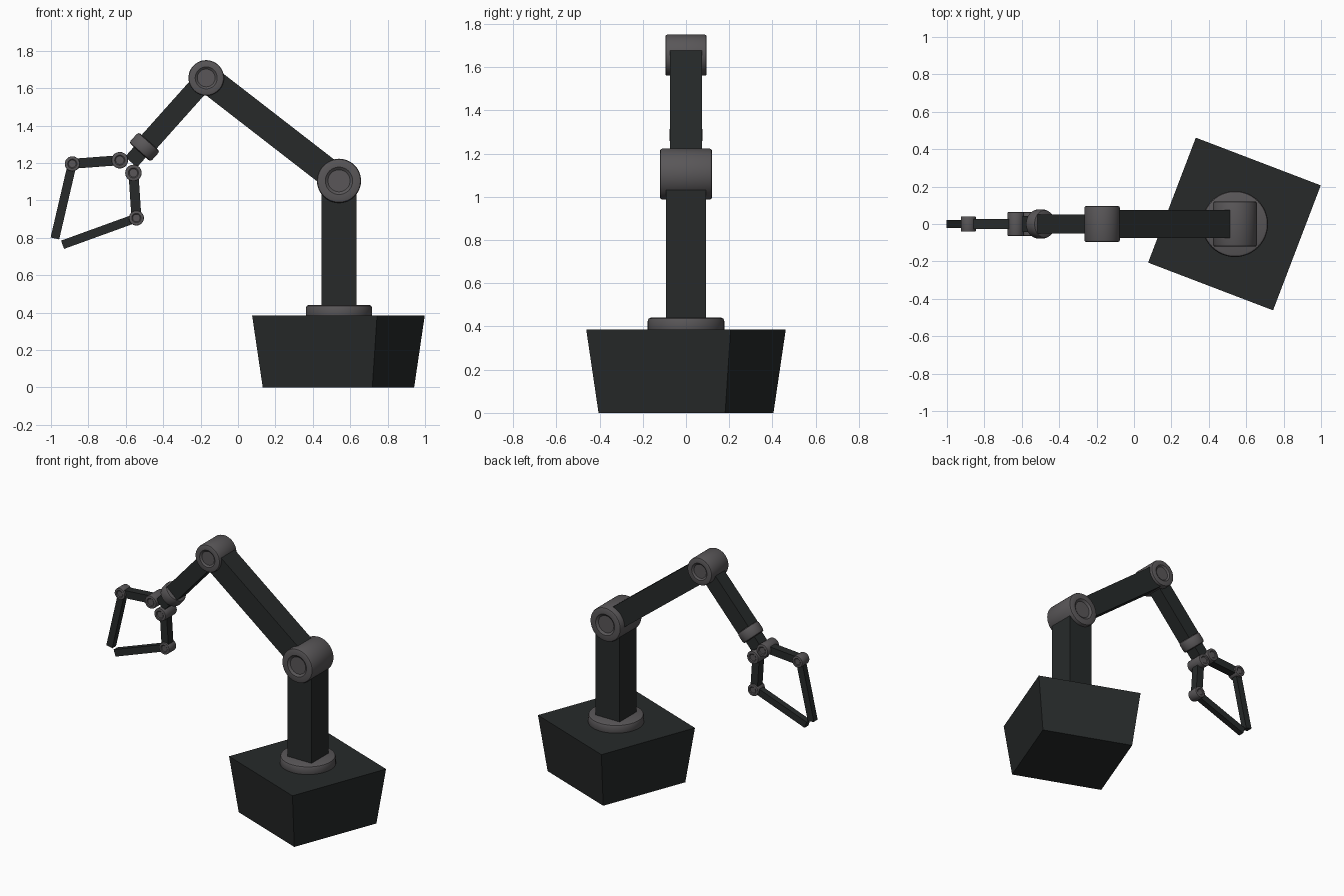
import bpy, bmesh, math
from mathutils import Vector, Matrix

if "Cube" in bpy.data.objects:
    bpy.data.objects.remove(bpy.data.objects["Cube"])


def material(name, color):
    m = bpy.data.materials.new(name)
    m.diffuse_color = (*color, 1)
    m.use_nodes = True
    m.node_tree.nodes["Principled BSDF"].inputs["Base Color"].default_value = m.diffuse_color
    return m


DARK = material("dark_casing", (0.02, 0.023, 0.023))
STEEL = material("grey_metal", (0.1, 0.094, 0.098))


def finish(name, bm, mat, smooth=False):
    bmesh.ops.recalc_face_normals(bm, faces=bm.faces)
    mesh = bpy.data.meshes.new(name)
    bm.to_mesh(mesh)
    bm.free()
    obj = bpy.data.objects.new(name, mesh)
    bpy.context.collection.objects.link(obj)
    mesh.materials.append(mat)
    if smooth:
        bpy.ops.object.select_all(action='DESELECT')
        bpy.context.view_layer.objects.active = obj
        obj.select_set(True)
        bpy.ops.object.shade_smooth_by_angle(angle=math.radians(30))
    return obj


def beam(name, a, b, width, depth):
    """Square bar between two (x, z) points in the plane y = 0."""
    a, b = Vector((a[0], 0, a[1])), Vector((b[0], 0, b[1]))
    axis = (b - a).normalized()
    y = Vector((0, 1, 0))
    rot = Matrix((y.cross(axis), y, axis)).transposed().to_4x4()
    size = Matrix.Diagonal((width, depth, (b - a).length, 1))
    bm = bmesh.new()
    bmesh.ops.create_cube(bm, size=1, matrix=Matrix.Translation((a + b) / 2) @ rot @ size)
    return finish(name, bm, DARK)


def lathe(name, profile, center, axis, steps=48):
    """Turn an (r, h) profile, from axis to axis, around the given axis."""
    bm = bmesh.new()
    verts = [bm.verts.new((r, 0, h)) for r, h in profile]
    edges = [bm.edges.new(p) for p in zip(verts, verts[1:])]
    bmesh.ops.spin(bm, geom=verts + edges, cent=(0, 0, 0), axis=(0, 0, 1),
                   angle=math.tau, steps=steps, use_merge=True)
    bmesh.ops.remove_doubles(bm, verts=bm.verts, dist=1e-5)
    rot = Vector((0, 0, 1)).rotation_difference(Vector(axis)).to_matrix().to_4x4()
    bm.transform(Matrix.Translation(center) @ rot)
    return finish(name, bm, STEEL, True)


def joint(name, pos, r, half):
    """Pivot drum along y with bevelled rims and a dished cap at each end."""
    b = 0.1 * r
    side = [(0, half - b), (0.5 * r, half - b), (0.62 * r, half), (r - b, half),
            (r - 0.3 * b, half - 0.3 * b), (r, half - b)]
    profile = side + [(x, -h) for x, h in reversed(side)]
    return lathe(name, profile, (pos[0], 0, pos[1]), (0, 1, 0))


def disc(name, center, axis, r, half, b):
    side = [(0, half), (r - b, half), (r - 0.3 * b, half - 0.3 * b), (r, half - b)]
    return lathe(name, side + [(x, -h) for x, h in reversed(side)], center, axis)


# Pivot positions in the x-z plane
SHOULDER, ELBOW, WRIST = (0.54, 1.105), (-0.17, 1.655), (-0.5, 1.286)
PALM_END = (-0.572, 1.205)

# Tapered pedestal, turned about z
bm = bmesh.new()
bmesh.ops.create_cube(bm, size=1)
for v in bm.verts:
    s = 0.715 if v.co.z > 0 else 0.627
    v.co = Vector((v.co.x * s, v.co.y * s, 0.385 if v.co.z > 0 else 0))
bm.transform(Matrix.Translation((0.537, 0, 0)) @ Matrix.Rotation(math.radians(-20.9), 4, 'Z'))
finish("pedestal", bm, DARK)

# Turntable and post
disc("turntable", (0.54, 0, 0.405), (0, 0, 1), 0.177, 0.036, 0.015)
beam("post", (0.54, 0.42), SHOULDER, 0.185, 0.185)

# Main arm
joint("shoulder_joint", SHOULDER, 0.118, 0.121)
beam("upper_arm", SHOULDER, ELBOW, 0.148, 0.15)
joint("elbow_joint", ELBOW, 0.095, 0.096)
beam("forearm", ELBOW, WRIST, 0.108, 0.1)

# Wrist collar and palm
axis = Vector((WRIST[0] - ELBOW[0], 0, WRIST[1] - ELBOW[1])).normalized()
disc("wrist_collar", (WRIST[0], 0, WRIST[1]), axis, 0.077, 0.038, 0.014)
beam("palm", WRIST, PALM_END, 0.085, 0.085)

# Two jointed fingers: knuckle, middle joint, tip
fingers = {"upper": ((-0.632, 1.215), (-0.886, 1.196), (-0.979, 0.797)),
           "lower": ((-0.559, 1.147), (-0.543, 0.906), (-0.938, 0.763))}
for side, (knuckle, middle, tip) in fingers.items():
    joint(side + "_knuckle", knuckle, 0.044, 0.064)
    beam(side + "_finger_base", knuckle, middle, 0.053, 0.056)
    joint(side + "_finger_joint", middle, 0.04, 0.04)
    beam(side + "_finger_tip", middle, tip, 0.047, 0.042)
